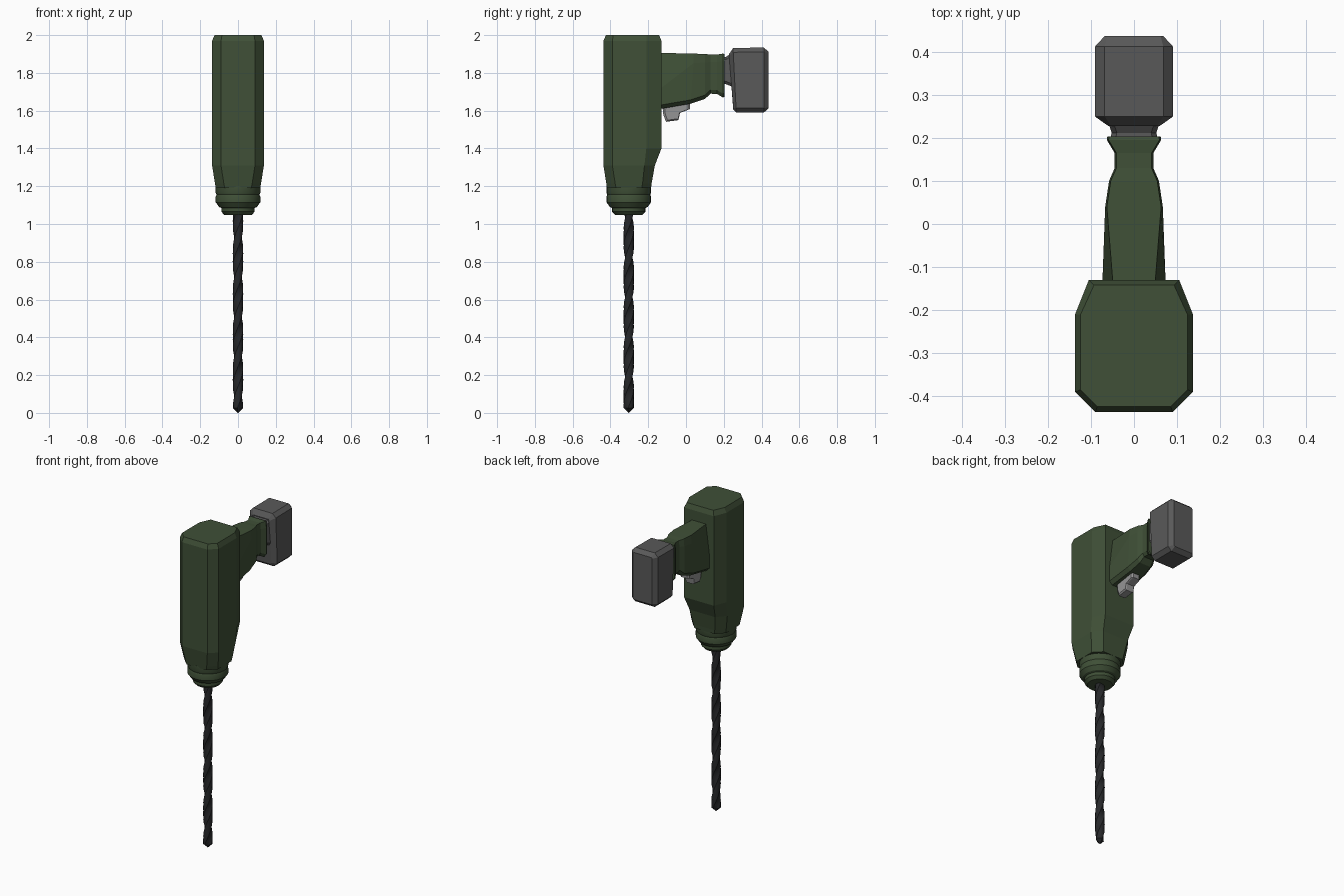
import bpy, bmesh
from math import sin, cos, pi, radians

if "Cube" in bpy.data.objects:
    bpy.data.objects.remove(bpy.data.objects["Cube"])


def material(name, rgb):
    m = bpy.data.materials.new(name)
    m.diffuse_color = (*rgb, 1)
    m.use_nodes = True
    m.node_tree.nodes["Principled BSDF"].inputs["Base Color"].default_value = m.diffuse_color
    return m


GREEN = material("green_casing", (0.05, 0.08, 0.038))
DARK = material("battery_grey", (0.1, 0.1, 0.1))
LIGHT = material("trigger_grey", (0.3, 0.3, 0.3))
STEEL = material("dark_steel", (0.02, 0.021, 0.023))


def loft(name, rings, mat, smooth=None):
    """Skin a list of equal-length rings and cap both ends."""
    bm = bmesh.new()
    vs = [[bm.verts.new(p) for p in r] for r in rings]
    n = len(rings[0])
    for a, b in zip(vs, vs[1:]):
        for i in range(n):
            j = (i + 1) % n
            bm.faces.new((a[i], a[j], b[j], b[i]))
    bm.faces.new(vs[0])
    bm.faces.new(vs[-1])
    bmesh.ops.recalc_face_normals(bm, faces=bm.faces)
    me = bpy.data.meshes.new(name)
    bm.to_mesh(me)
    bm.free()
    ob = bpy.data.objects.new(name, me)
    bpy.context.collection.objects.link(ob)
    me.materials.append(mat)
    if smooth:
        bpy.ops.object.select_all(action='DESELECT')
        ob.select_set(True)
        bpy.context.view_layer.objects.active = ob
        bpy.ops.object.shade_smooth_by_angle(angle=radians(smooth))
    return ob


def mirrored(half):
    """Close a right-hand half outline of (x, y, z) points across x = 0."""
    return half + [(-x, y, z) for x, y, z in reversed(half)]


def body_ring(z, front, y1, side, y2, y3, back, y4):
    return mirrored([(front, y1, z), (side, y2, z), (side, y3, z), (back, y4, z)])


def chamfered(y0, y1, w, z0, z1, c_top, c_bot, h_top, h_bot):
    """Octagon across the handle axis; y0 at the bottom, y1 at the top."""
    return mirrored([(w - c_bot, y0, z0), (w, y0, z0 + h_bot),
                     (w, y1, z1 - h_top), (w - c_top, y1, z1)])


# Motor housing
loft("motor_housing", [
    body_ring(1.19, .07, -.418, .118, -.37, -.235, .07, -.185),
    body_ring(1.215, .075, -.422, .122, -.375, -.23, .075, -.182),
    body_ring(1.31, .09, -.437, .137, -.39, -.22, .09, -.165),
    body_ring(1.40, .09, -.437, .137, -.39, -.21, .105, -.13),
    body_ring(1.97, .09, -.437, .137, -.39, -.21, .105, -.13),
    body_ring(2.0, .085, -.424, .124, -.385, -.21, .093, -.142),
], GREEN)

# Chuck collar
CY = -0.303
profile = [(.105, 1.215), (.118, 1.2), (.118, 1.165), (.114, 1.155), (.118, 1.145),
           (.118, 1.115), (.1, 1.09), (.088, 1.085), (.088, 1.065), (.072, 1.047)]
loft("chuck_collar", [[(r * cos(2 * pi * i / 24), CY + r * sin(2 * pi * i / 24), z)
                       for i in range(24)] for r, z in profile], GREEN, 30)

# Twisted drill bit with two flutes and a pointed tip
section = [.028, .028, .027, .021, .021, .027]


def bit_ring(z, s=1.0):
    twist = z * 2 * pi / 0.42
    return [(s * section[i % 6] * cos(i * pi / 6 + twist),
             CY + s * section[i % 6] * sin(i * pi / 6 + twist), z) for i in range(12)]


loft("drill_bit", [bit_ring(0, .06), bit_ring(.025)] +
     [bit_ring(.025 + 1.035 * k / 48) for k in range(1, 49)], STEEL, 35)

# Handle
loft("handle", [
    chamfered(-.15, -.15, .074, 1.607, 1.906, .026, .02, .2, .02),
    chamfered(.025, .04, .067, 1.637, 1.902, .004, .02, .05, .02),
    chamfered(.10, .10, .058, 1.662, 1.9, .004, .018, .045, .02),
    chamfered(.13, .13, .045, 1.69, 1.897, .004, .012, .04, .02),
    chamfered(.165, .165, .045, 1.688, 1.897, .004, .012, .04, .02),
    chamfered(.195, .195, .063, 1.67, 1.902, .004, .016, .04, .02),
    chamfered(.203, .203, .062, 1.672, 1.9, .004, .016, .04, .02),
], GREEN)

# Battery neck and battery block
loft("battery_neck", [
    chamfered(.198, .198, .055, 1.742, 1.885, .012, .012, .015, .015),
    chamfered(.212, .212, .052, 1.74, 1.885, .012, .012, .015, .015),
    chamfered(.25, .25, .064, 1.725, 1.91, .012, .012, .015, .015),
], DARK)
loft("battery", [
    chamfered(.25, .228, .06, 1.605, 1.9, .006, .006, .01, .01),
    chamfered(.265, .25, .091, 1.59, 1.932, .023, .023, .023, .023),
    chamfered(.412, .412, .091, 1.59, 1.934, .023, .023, .023, .023),
    chamfered(.437, .437, .068, 1.612, 1.912, .006, .006, .006, .006),
], DARK)

# Trigger, an outline in the side plane given width with bevelled rims
outline = [(-.125, 1.625), (.02, 1.65), (.02, 1.608), (-.032, 1.588),
           (-.04, 1.55), (-.106, 1.541), (-.12, 1.578)]
cy, cz = -.05, 1.6
loft("trigger", [[(x, cy + (y - cy) * s, cz + (z - cz) * s) for y, z in outline]
                 for x, s in [(-.03, .85), (-.022, 1), (.022, 1), (.03, .85)]], LIGHT)
